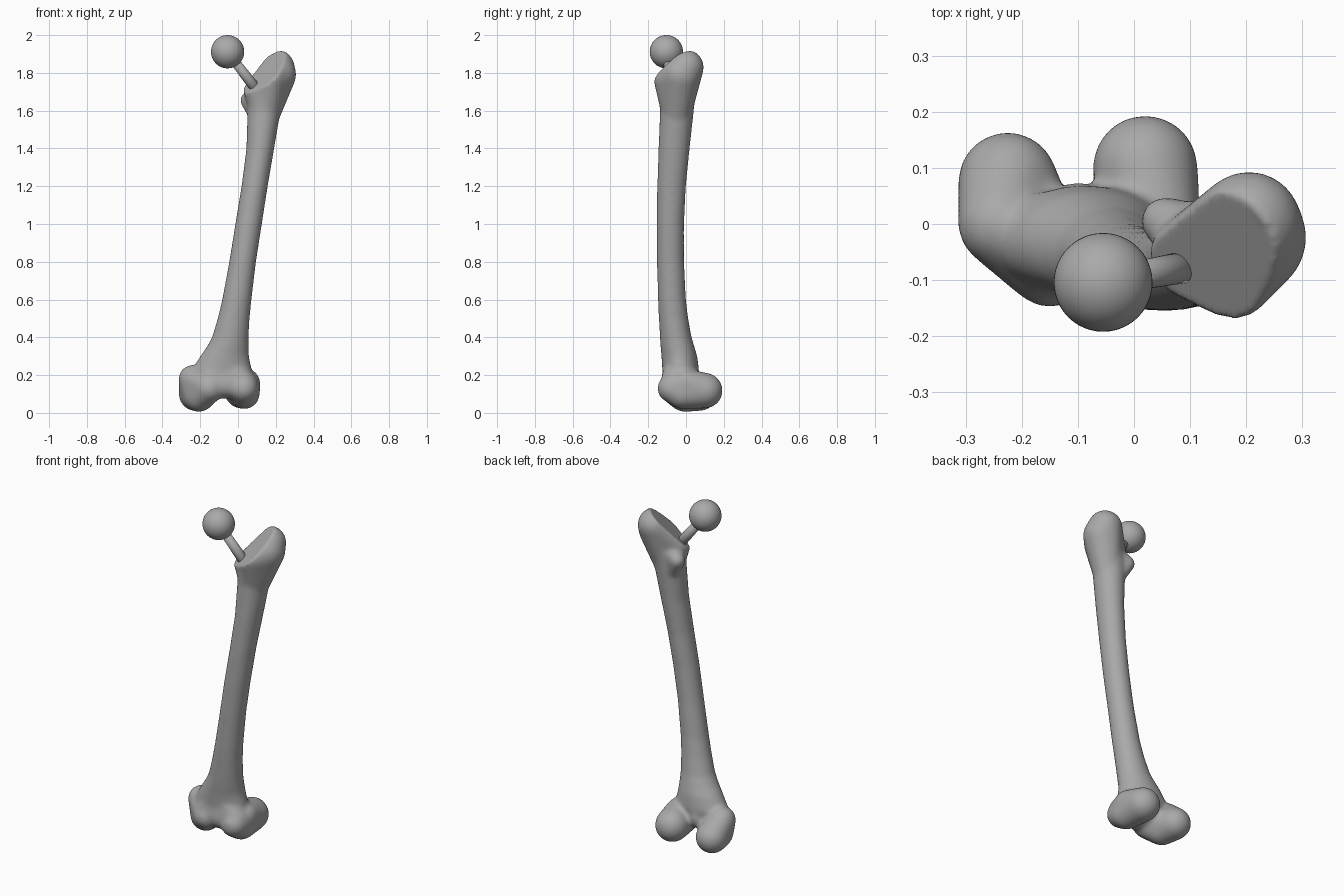
import bpy, bmesh
from math import cos, sin, tau
from mathutils import Vector, Matrix

cube = bpy.data.objects.get("Cube")
if cube:
    bpy.data.objects.remove(cube)

grey = bpy.data.materials.new("bone grey")
grey.use_nodes = True
grey.diffuse_color = (0.4, 0.4, 0.4, 1)
grey.node_tree.nodes["Principled BSDF"].inputs["Base Color"].default_value = (0.4, 0.4, 0.4, 1)


def make_object(name, bm):
    bmesh.ops.recalc_face_normals(bm, faces=bm.faces)
    mesh = bpy.data.meshes.new(name)
    bm.to_mesh(mesh)
    bm.free()
    mesh.materials.append(grey)
    mesh.shade_smooth()
    ob = bpy.data.objects.new(name, mesh)
    bpy.context.collection.objects.link(ob)
    return ob


def hull(bm, *balls):
    """Rounded solid wrapped around balls given as (x, y, z, radius)."""
    part = bmesh.new()
    for x, y, z, r in balls:
        bmesh.ops.create_icosphere(part, subdivisions=3, radius=r,
                                   matrix=Matrix.Translation((x, y, z)))
    out = bmesh.ops.convex_hull(part, input=part.verts)
    kept = {g for g in out["geom"] if isinstance(g, bmesh.types.BMFace)}
    bmesh.ops.delete(part, geom=[f for f in part.faces if f not in kept], context="FACES")
    bmesh.ops.delete(part, geom=[v for v in part.verts if not v.link_faces], context="VERTS")
    temp = bpy.data.meshes.new("part")
    bmesh.ops.recalc_face_normals(part, faces=part.faces)
    part.to_mesh(temp)
    part.free()
    bm.from_mesh(temp)
    bpy.data.meshes.remove(temp)


def loft(bm, sections, sides=40):
    """Oval tube through sections given as (z, x min, x max, y min, y max)."""
    rings = []
    for z, x0, x1, y0, y1 in sections:
        rings.append([bm.verts.new(((x0 + x1) / 2 + (x1 - x0) / 2 * cos(tau * i / sides),
                                    (y0 + y1) / 2 + (y1 - y0) / 2 * sin(tau * i / sides), z))
                      for i in range(sides)])
    for a, b in zip(rings, rings[1:]):
        for i in range(sides):
            j = (i + 1) % sides
            bm.faces.new((a[i], a[j], b[j], b[i]))
    bm.faces.new(rings[0][::-1])
    bm.faces.new(rings[-1])


bone = bmesh.new()

# Shaft, bowed forward and leaning outward
loft(bone, [
    (0.14, -0.25, 0.08, -0.12, 0.05),
    (0.22, -0.25, 0.075, -0.125, 0.07),
    (0.30, -0.20, 0.058, -0.13, 0.06),
    (0.35, -0.165, 0.056, -0.135, 0.045),
    (0.40, -0.138, 0.056, -0.138, 0.03),
    (0.50, -0.108, 0.062, -0.144, 0.012),
    (0.60, -0.084, 0.072, -0.149, 0.0),
    (0.80, -0.047, 0.096, -0.154, -0.01),
    (1.00, -0.015, 0.127, -0.156, -0.01),
    (1.20, 0.018, 0.158, -0.153, 0.0),
    (1.40, 0.044, 0.192, -0.146, 0.02),
    (1.60, 0.050, 0.226, -0.138, 0.042),
    (1.70, 0.045, 0.26, -0.15, 0.05)])

# Knee end: two rounded knuckles joined at the front
hull(bone, (-0.225, 0.075, 0.10, 0.09), (-0.24, 0.0, 0.18, 0.075),
     (-0.205, -0.01, 0.09, 0.085), (-0.15, -0.075, 0.13, 0.075))
hull(bone, (0.02, 0.10, 0.118, 0.095), (0.045, 0.0, 0.16, 0.073),
     (0.035, -0.02, 0.10, 0.08), (0.03, -0.075, 0.13, 0.077))
hull(bone, (-0.16, -0.06, 0.15, 0.075), (0.03, -0.06, 0.15, 0.075),
     (-0.10, 0.0, 0.17, 0.075), (-0.08, -0.03, 0.29, 0.08))

# Hip end: large outer knob and small inner knob
hull(bone, (0.205, -0.025, 0.79 + 1, 0.104), (0.205, 0.0, 1.83, 0.095),
     (0.17, -0.09, 1.77, 0.083), (0.10, -0.06, 1.72, 0.075), (0.145, -0.05, 1.58, 0.078))
hull(bone, (0.055, 0.005, 1.655, 0.045), (0.11, -0.02, 1.56, 0.045), (0.12, -0.02, 1.70, 0.05))

femur = make_object("thigh_bone", bone)

# Slanted saw cut at the hip end
normal = Vector((-0.8, -0.65, 1)).normalized()
cut = bmesh.new()
turn = normal.to_track_quat("Z", "Y").to_matrix().to_4x4()
bmesh.ops.create_cube(cut, size=0.6, matrix=Matrix.Translation(
    Vector((0.05, -0.1, 1.70)) + normal * 0.3) @ turn)
cutter = make_object("saw_cut_helper", cut)
cutter.hide_render = True
cutter.hide_set(True)


def remesh(size):
    mod = femur.modifiers.new("fuse", "REMESH")
    mod.mode = "VOXEL"
    mod.voxel_size = size
    mod.use_smooth_shade = True


def relax(times):
    mod = femur.modifiers.new("soften", "SMOOTH")
    mod.factor = 0.5
    mod.iterations = times


remesh(0.009)
relax(14)
saw = femur.modifiers.new("saw_cut", "BOOLEAN")
saw.operation = "DIFFERENCE"
saw.solver = "EXACT"
saw.object = cutter
remesh(0.008)
relax(5)

# Implant ball with a tapered neck sunk into the cut
ball = bmesh.new()
bmesh.ops.create_uvsphere(ball, u_segments=48, v_segments=24, radius=0.088,
                          matrix=Matrix.Translation((-0.055, -0.104, 1.912)))
make_object("implant_ball", ball)

start, end = Vector((-0.04, -0.10, 1.89)), Vector((0.13, -0.07, 1.67))
axis = end - start
neck = bmesh.new()
bmesh.ops.create_cone(neck, cap_ends=True, segments=32, radius1=0.024, radius2=0.03,
                      depth=axis.length, matrix=Matrix.Translation((start + end) / 2)
                      @ axis.to_track_quat("Z", "Y").to_matrix().to_4x4())
make_object("implant_neck", neck)
